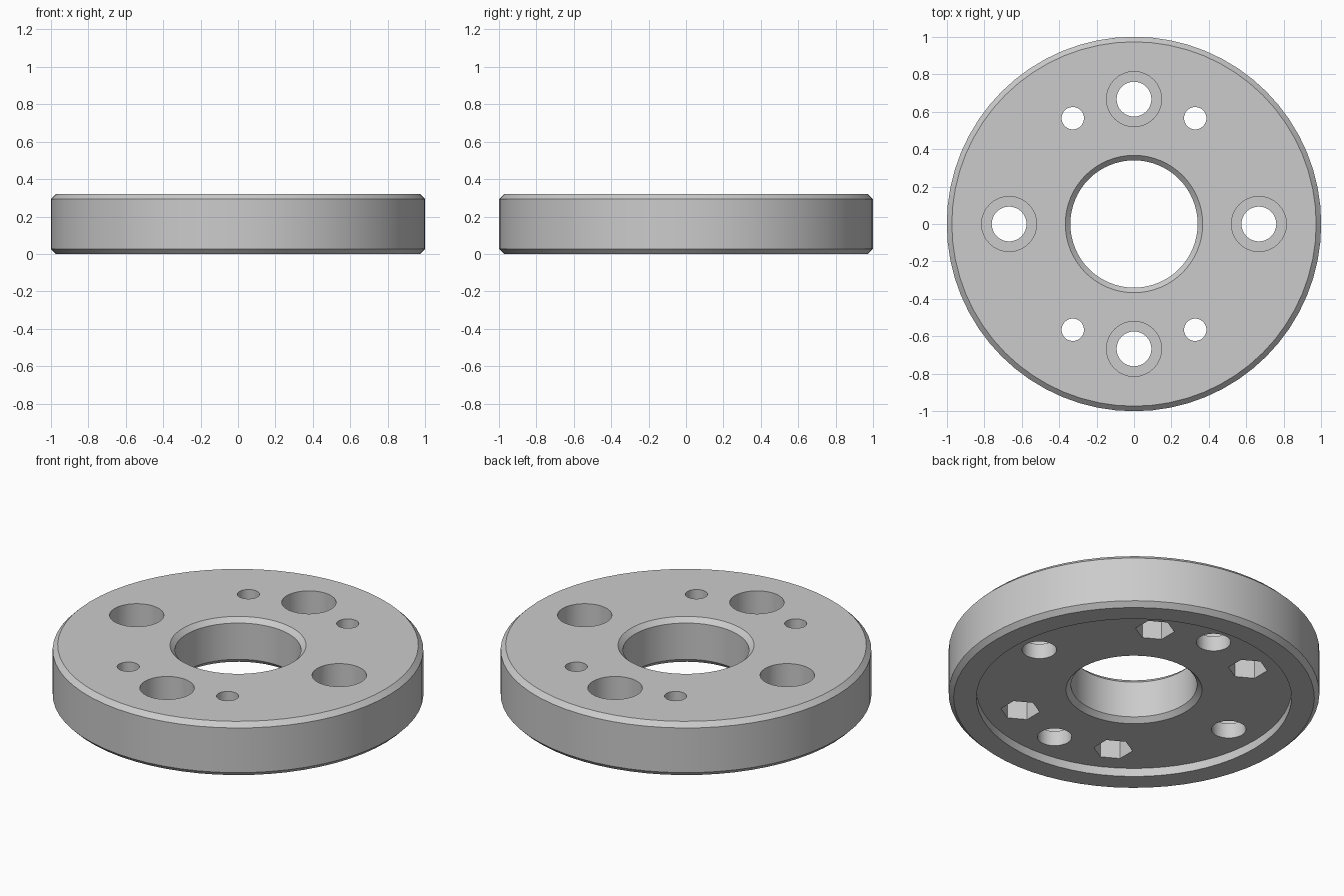
import bpy, bmesh, math
from math import cos, sin, pi

if "Cube" in bpy.data.objects:
    bpy.data.objects.remove(bpy.data.objects["Cube"])

# Overall sizes
HEIGHT, CHAMFER = 0.32, 0.027
FLOOR = 0.05            # depth of the underside recess
BORE = 0.34

metal = bpy.data.materials.new("plain_grey")
metal.use_nodes = True
grey = (0.6, 0.6, 0.6, 1)
metal.diffuse_color = grey
metal.node_tree.nodes["Principled BSDF"].inputs["Base Color"].default_value = grey


def lathe(name, profile, sides, x=0, y=0, turn=0, ring=False):
    """Turn (radius, z) points about a vertical axis; a ring joins its ends, otherwise they are capped."""
    bm = bmesh.new()
    angles = [turn + 2 * pi * i / sides for i in range(sides)]
    loops = [[bm.verts.new((x + r * cos(a), y + r * sin(a), z)) for a in angles]
             for r, z in profile]
    pairs = list(zip(loops, loops[1:]))
    if ring:
        pairs.append((loops[-1], loops[0]))
    else:
        bm.faces.new(loops[0])
        bm.faces.new(loops[-1])
    for low, high in pairs:
        for i in range(sides):
            j = (i + 1) % sides
            bm.faces.new((low[i], low[j], high[j], high[i]))
    bmesh.ops.recalc_face_normals(bm, faces=bm.faces)
    mesh = bpy.data.meshes.new(name)
    bm.to_mesh(mesh)
    bm.free()
    mesh.materials.append(metal)
    obj = bpy.data.objects.new(name, mesh)
    bpy.context.collection.objects.link(obj)
    return obj


def cut(body, cutter):
    """Subtract the cutter for good, then remove it."""
    cutter.hide_render = True
    mod = body.modifiers.new("cut", "BOOLEAN")
    mod.operation, mod.solver, mod.object = "DIFFERENCE", "EXACT", cutter
    bpy.context.view_layer.objects.active = body
    bpy.ops.object.modifier_apply(modifier=mod.name)
    bpy.data.objects.remove(cutter)


# Disc with chamfered rims, a chamfered bore and a shallow recess underneath
disc = lathe("spacer_disc", [
    (BORE, FLOOR + CHAMFER), (BORE + CHAMFER, FLOOR), (0.85, FLOOR), (0.85, 0),
    (1 - CHAMFER, 0), (1, CHAMFER), (1, HEIGHT - CHAMFER), (1 - CHAMFER, HEIGHT),
    (BORE + CHAMFER, HEIGHT), (BORE, HEIGHT - CHAMFER)], 64, ring=True)

# Four counterbored bolt holes
for k in range(4):
    a = k * pi / 2
    cut(disc, lathe("bolt_hole", [(0.093, -0.1), (0.093, 0.14), (0.147, 0.14), (0.147, 0.5)],
                    32, 0.667 * cos(a), 0.667 * sin(a)))

# Four screw holes with hexagonal nut pockets underneath
for sx in (-1, 1):
    for sy in (-1, 1):
        x, y = sx * 0.327, sy * 0.565
        cut(disc, lathe("screw_hole", [(0.06, -0.1), (0.06, 0.5)], 24, x, y))
        cut(disc, lathe("nut_pocket", [(0.106, -0.1), (0.106, 0.2)], 6, x, y, pi / 6))

# Smooth the round walls, keep the edges crisp
bpy.ops.object.select_all(action="DESELECT")
disc.select_set(True)
bpy.context.view_layer.objects.active = disc
bpy.ops.object.shade_smooth_by_angle(angle=math.radians(30))
